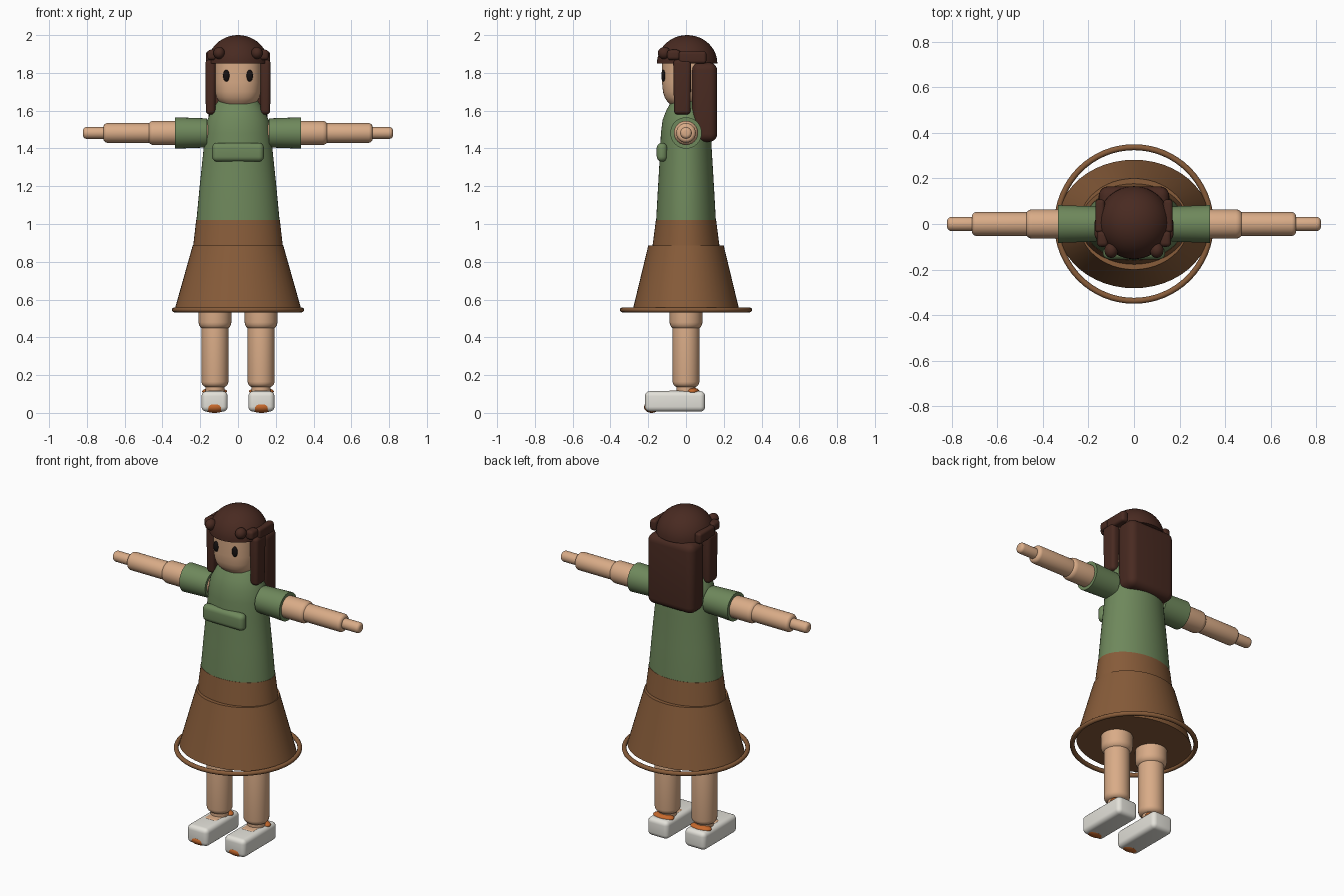
import bpy, bmesh, math
from mathutils import Matrix, Vector

if "Cube" in bpy.data.objects:
    bpy.data.objects.remove(bpy.data.objects["Cube"])


def material(name, r, g, b):
    m = bpy.data.materials.new(name)
    m.diffuse_color = [(c / 255) ** 2.2 for c in (r, g, b)] + [1]
    m.use_nodes = True
    m.node_tree.nodes["Principled BSDF"].inputs["Base Color"].default_value = m.diffuse_color
    return m


SKIN = material("skin", 216, 170, 134)
GREEN = material("green cloth", 110, 135, 92)
BROWN = material("brown cloth", 134, 92, 60)
HAIR = material("dark hair", 74, 46, 38)
WHITE = material("white shoe", 226, 224, 216)
ORANGE = material("orange trim", 196, 104, 48)
BLACK = material("dark eye", 28, 24, 24)


def finish(name, bm, mat, angle=40):
    bmesh.ops.recalc_face_normals(bm, faces=bm.faces[:])
    me = bpy.data.meshes.new(name)
    bm.to_mesh(me)
    bm.free()
    me.materials.append(mat)
    ob = bpy.data.objects.new(name, me)
    bpy.context.collection.objects.link(ob)
    bpy.ops.object.select_all(action='DESELECT')
    ob.select_set(True)
    bpy.context.view_layer.objects.active = ob
    bpy.ops.object.shade_smooth_by_angle(angle=math.radians(angle))
    return ob


def loft(name, mat, rings, power=2, matrix=Matrix(), n=48):
    """Capped stack of (super)ellipse rings: (z, half x, half y)."""
    bm = bmesh.new()
    loops = []
    for z, rx, ry in rings:
        loop = []
        for i in range(n):
            a = 2 * math.pi * i / n
            c, s = math.cos(a), math.sin(a)
            x = math.copysign(abs(c) ** (2 / power), c) * rx
            y = math.copysign(abs(s) ** (2 / power), s) * ry
            loop.append(bm.verts.new(matrix @ Vector((x, y, z))))
        loops.append(loop)
    for a, b in zip(loops, loops[1:]):
        for i in range(n):
            j = (i + 1) % n
            bm.faces.new((a[i], a[j], b[j], b[i]))
    bm.faces.new(loops[0])
    bm.faces.new(loops[-1])
    return finish(name, bm, mat)


def limb(name, mat, start, end, r, round_by, matrix):
    """Cylinder along local z with rounded ends."""
    steps = [i * math.pi / 10 for i in range(6)]
    low = [(start + round_by * (1 - math.sin(t)), r - round_by * (1 - math.cos(t))) for t in steps]
    rings = [(z, q, q) for z, q in reversed(low)]
    rings += [(start + end - z, q, q) for z, q in low]
    return loft(name, mat, rings, matrix=matrix, n=32)


def ball(name, mat, loc, size):
    bm = bmesh.new()
    bmesh.ops.create_uvsphere(bm, u_segments=32, v_segments=16, radius=1,
                              matrix=Matrix.Translation(loc) @ Matrix.Diagonal((*size, 1)))
    return finish(name, bm, mat)


def rounded_box(name, mat, loc, size, bevel, bottom=1.0):
    bm = bmesh.new()
    bmesh.ops.create_cube(bm, size=1)
    for v in bm.verts:
        k = bottom if v.co.z < 0 else 1
        v.co = Vector((v.co.x * size[0] * k, v.co.y * size[1] * k, v.co.z * size[2])) + Vector(loc)
    bmesh.ops.bevel(bm, geom=bm.edges[:], offset=bevel, segments=5, profile=0.5, affect='EDGES')
    return finish(name, bm, mat)


# Torso, waistband and capped flared skirt with round hem ring
loft("torso", GREEN, [(0.93, .222, .16), (1.02, .22, .158), (1.2, .203, .148), (1.4, .182, .136),
                      (1.48, .175, .133), (1.55, .163, .124), (1.6, .14, .105), (1.64, .113, .083),
                      (1.665, .095, .068)])
loft("waistband", BROWN, [(0.87, .239, .179), (1.02, .2215, .1595)])
loft("skirt", BROWN, [(0.545, .336, .282), (0.885, .24, .2)])
bpy.ops.mesh.primitive_torus_add(location=(0, 0, .545), major_radius=.337, minor_radius=.013,
                                 major_segments=64, minor_segments=12)
hem = bpy.context.object
hem.name = "skirt_hem"
hem.data.materials.append(BROWN)
bpy.ops.object.shade_smooth()
rounded_box("chest_pocket", GREEN, (0, -.127, 1.38), (.274, .056, .1), .027)

# Head and dome of hair
loft("head", SKIN, [(1.635, .085, .085), (1.65, .102, .1), (1.67, .114, .113), (1.7, .122, .122),
                    (1.75, .126, .127), (1.88, .126, .127)], power=2.4)
dome = [(1.85 + .15 * math.sin(t), .16 * math.cos(t), .16 * math.cos(t))
        for t in [i * math.pi / 24.2 for i in range(13)]]
loft("hair_cap", HAIR, dome, matrix=Matrix.Translation((0, .006, 0)))
rounded_box("back_hair", HAIR, (0, .098, 1.645), (.31, .134, .42), .042)

for side, s in (("left", 1), ("right", -1)):
    # Eyes, hair strands and hair clips
    ball(side + "_eye", BLACK, (s * .062, -.119, 1.785), (.017, .012, .031))
    rounded_box(side + "_hair_strand", HAIR, (s * .145, -.02, 1.725), (.056, .096, .29), .02, .9)
    rounded_box(side + "_hair_band", HAIR, (s * .149, .035, 1.882), (.042, .145, .065), .015)
    rounded_box(side + "_band_front", HAIR, (s * .138, -.065, 1.895), (.05, .07, .055), .018)
    ball(side + "_hair_knob", HAIR, (s * .1, -.115, 1.905), (.03, .034, .032))

    # Arm segments pointing outwards
    arm = Matrix.Translation((0, 0, 1.482)) @ Matrix.Rotation(s * math.pi / 2, 4, 'Y')
    loft(side + "_sleeve", GREEN, [(.165, .077, .077), (.333, .083, .083)], matrix=arm)
    limb(side + "_upper_arm", SKIN, .15, .477, .064, .03, arm)
    limb(side + "_forearm", SKIN, .42, .712, .052, .02, arm)
    limb(side + "_hand", SKIN, .67, .82, .031, .018, arm)

    # Leg segments
    leg = Matrix.Translation((s * .122, 0, 0))
    limb(side + "_thigh", SKIN, .44, .72, .087, .04, leg)
    limb(side + "_shin", SKIN, .135, .5, .071, .03, leg)
    limb(side + "_ankle", SKIN, .06, .2, .05, .015, leg)

    # Shoe with orange toe and heel tab
    rounded_box(side + "_foot", SKIN, (s * .122, -.045, .09), (.085, .1, .058), .015)
    rounded_box(side + "_shoe", WHITE, (s * .124, -.058, .061), (.138, .318, .108), .026)
    ball(side + "_toe_cap", ORANGE, (s * .124, -.182, .031), (.067, .04, .031))
    ball(side + "_heel_tab", ORANGE, (s * .124, .035, .114), (.066, .036, .019))
